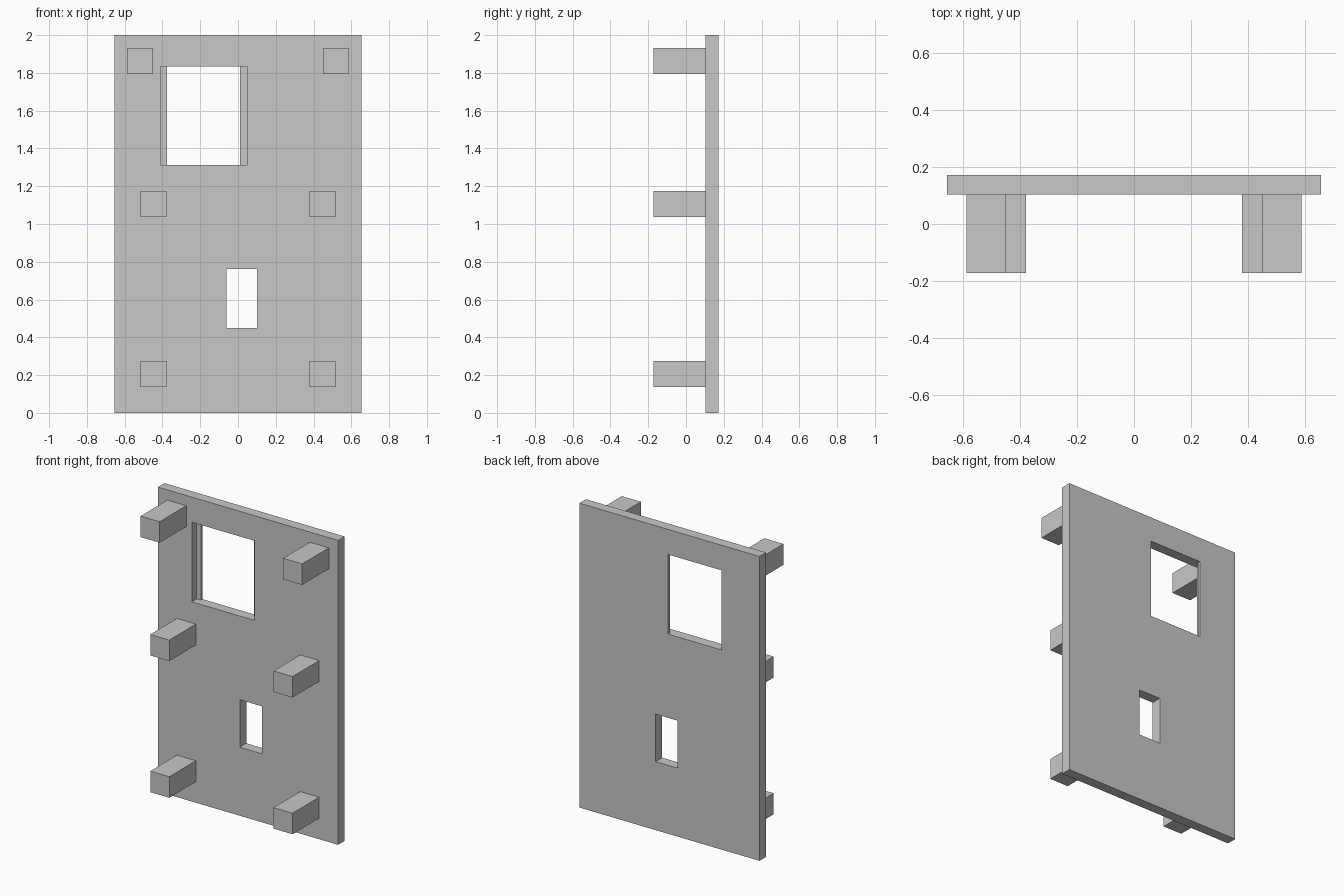
import bpy
import bmesh

cube = bpy.data.objects.get("Cube")
if cube:
    bpy.data.objects.remove(cube, do_unlink=True)

# One plain light grey for the whole model
grey = bpy.data.materials.new("light grey")
grey.use_nodes = True
colour = (0.58, 0.58, 0.58, 1)
grey.diffuse_color = colour
grey.node_tree.nodes["Principled BSDF"].inputs["Base Color"].default_value = colour


def prism(name, outline, z0, z1):
    """Extrude a counter-clockwise xy outline from z0 up to z1."""
    bm = bmesh.new()
    base = bm.faces.new([bm.verts.new((x, y, z0)) for x, y in outline])
    top = bmesh.ops.extrude_face_region(bm, geom=[base], use_keep_orig=True)["geom"]
    verts = [v for v in top if isinstance(v, bmesh.types.BMVert)]
    bmesh.ops.translate(bm, verts=verts, vec=(0, 0, z1 - z0))
    bmesh.ops.recalc_face_normals(bm, faces=bm.faces)
    mesh = bpy.data.meshes.new(name)
    bm.to_mesh(mesh)
    bm.free()
    mesh.materials.append(grey)
    obj = bpy.data.objects.new(name, mesh)
    bpy.context.collection.objects.link(obj)
    return obj


def box(name, x0, x1, y0, y1, z0, z1):
    return prism(name, [(x0, y0), (x1, y0), (x1, y1), (x0, y1)], z0, z1)


FRONT, BACK, LIP = 0.104, 0.172, 0.154

# Upright panel
panel = box("panel", -0.655, 0.655, FRONT, BACK, 0, 2)

# Upper opening is wider at the front, leaving a thin lip on each side at the back
upper = [(-0.409, 0), (0.047, 0), (0.047, LIP), (0.01, LIP),
         (0.01, 0.3), (-0.377, 0.3), (-0.377, LIP), (-0.409, LIP)]
cutters = [prism("upper_opening_cutter", upper, 1.312, 1.835),
           box("lower_opening_cutter", -0.06, 0.1, 0, 0.3, 0.45, 0.762)]
for cutter in cutters:
    cut = panel.modifiers.new(cutter.name, "BOOLEAN")
    cut.operation = "DIFFERENCE"
    cut.solver = "EXACT"
    cut.object = cutter
    cutter.hide_render = True

# Bake the openings into the panel, then drop the cutters
graph = bpy.context.evaluated_depsgraph_get()
cut_mesh = bpy.data.meshes.new_from_object(panel.evaluated_get(graph))
panel.modifiers.clear()
panel.data = cut_mesh
for cutter in cutters:
    bpy.data.objects.remove(cutter, do_unlink=True)

# Three mirrored pairs of square posts; the top pair sits further out
SIZE = 0.138
for row, x, z in (("lower", 0.448, 0.207), ("middle", 0.448, 1.105), ("upper", 0.518, 1.864)):
    for side, sign in (("left", 1), ("right", -1)):
        cx = sign * x
        box(f"{row}_{side}_post", cx - SIZE / 2, cx + SIZE / 2,
            -BACK, FRONT, z - SIZE / 2, z + SIZE / 2)
